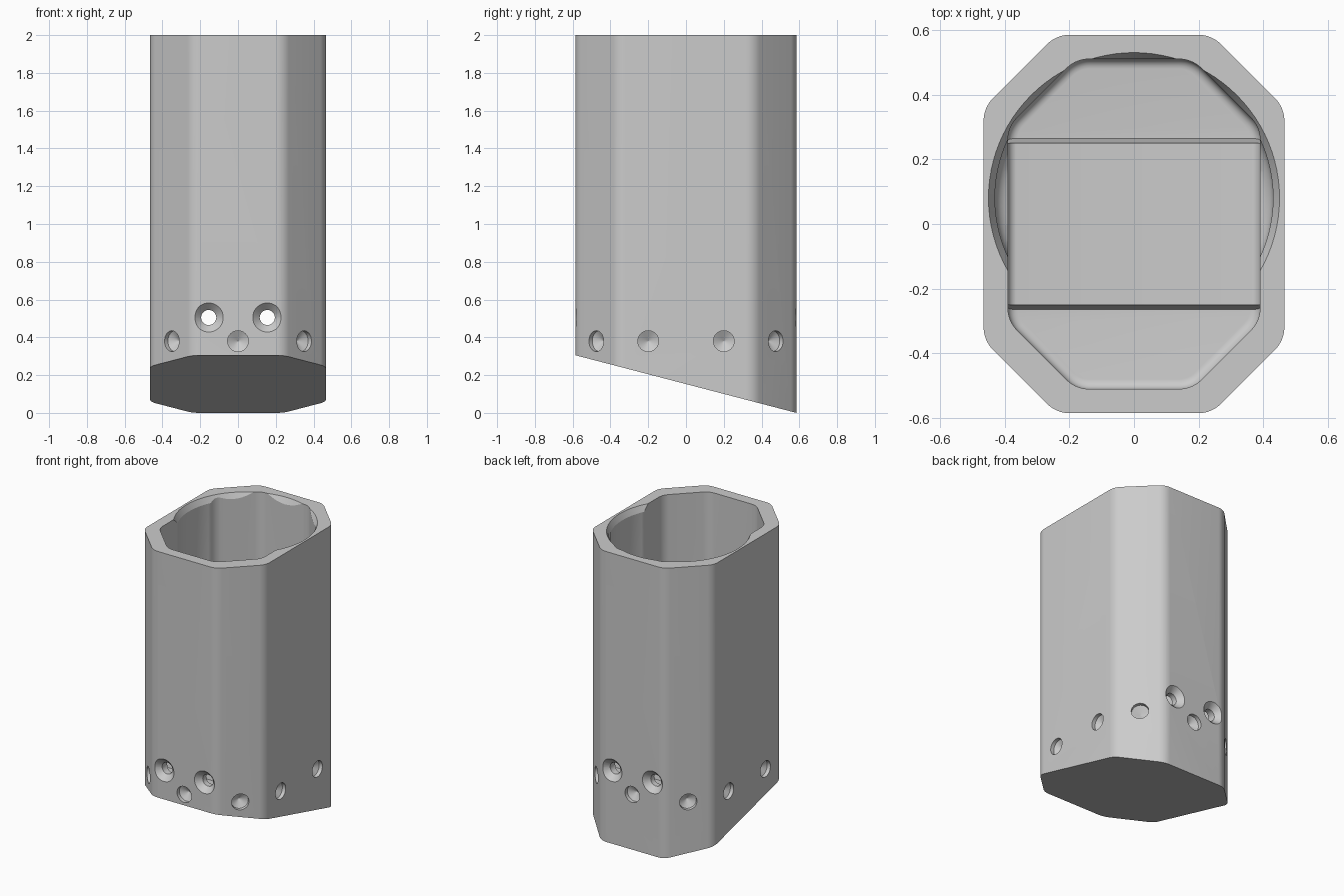
import bpy, bmesh, math
from mathutils import Vector

if "Cube" in bpy.data.objects:
    bpy.data.objects.remove(bpy.data.objects["Cube"])

HX, HY, DIAG = 0.465, 0.585, 0.825      # outer octagon: half sizes and x+y of the diagonals
IX, IY, IDIAG = 0.39, 0.51, 0.69        # cavity octagon


def octagon(hx, hy, diag, r=0.1, steps=8):
    """Octagon outline with rounded corners, counter-clockwise."""
    quarter = []
    t = math.tan(math.pi / 8)
    for cx, cy, a0 in ((hx - r, diag - hx - r * t, 0), (diag - hy - r * t, hy - r, math.pi / 4)):
        for i in range(steps + 1):
            a = a0 + math.pi / 4 * i / steps
            quarter.append((cx + r * math.cos(a), cy + r * math.sin(a)))
    back = quarter[::-1]
    return (quarter + [(-x, y) for x, y in back]
            + [(-x, -y) for x, y in quarter] + [(x, -y) for x, y in back])


def skin(bm, rings):
    """Closed solid through a stack of point rings."""
    rows = [[bm.verts.new(p) for p in ring] for ring in rings]
    n = len(rows[0])
    for a, b in zip(rows, rows[1:]):
        for i in range(n):
            bm.faces.new((a[i], a[(i + 1) % n], b[(i + 1) % n], b[i]))
    bm.faces.new(rows[0][::-1])
    bm.faces.new(rows[-1])


def lathe(bm, profile, origin, direction, seg=32):
    """Round cutter: profile of (radius, depth) along direction."""
    q = Vector(direction).to_track_quat('Z', 'Y')
    skin(bm, [[Vector(origin) + q @ Vector((r * math.cos(2 * math.pi * i / seg),
                                            r * math.sin(2 * math.pi * i / seg), d))
               for i in range(seg)] for r, d in profile])


def make(name, bm, helper=False):
    bmesh.ops.recalc_face_normals(bm, faces=bm.faces)
    me = bpy.data.meshes.new(name)
    bm.to_mesh(me)
    bm.free()
    ob = bpy.data.objects.new(name, me)
    bpy.context.collection.objects.link(ob)
    ob.hide_render = helper
    return ob


def cut(target, cutter):
    m = target.modifiers.new("cut", 'BOOLEAN')
    m.operation, m.solver, m.object = 'DIFFERENCE', 'EXACT', cutter
    bpy.context.view_layer.objects.active = target
    bpy.ops.object.modifier_apply(modifier=m.name)
    bpy.data.objects.remove(cutter)


def cavity(name, floor, top, f=0.03):
    """Octagonal cutter with a filleted floor edge."""
    rings = []
    for i in range(6):
        a = math.pi / 2 * i / 5
        d, z = f * (1 - math.sin(a)), floor + f * (1 - math.cos(a))
        rings.append([(x, y, z) for x, y in octagon(IX - d, IY - d, IDIAG - d * math.sqrt(2), 0.1 - d)])
    rings.append([(x, y, top) for x, y in octagon(IX, IY, IDIAG)])
    bm = bmesh.new()
    skin(bm, rings)
    return make(name, bm, True)


# Outer body with slanted underside
bm = bmesh.new()
outline = octagon(HX, HY, DIAG)
skin(bm, [[(x, y, 0.305 * (HY - y) / (2 * HY)) for x, y in outline],
          [(x, y, 2) for x, y in outline]])
body = make("housing", bm)

# Deeper floor pockets at front and back, leaving a raised middle step
pockets = cavity("pocket_cutter", 0.35, 0.46)
bm = bmesh.new()
step = [(-0.275, 0.3), (0.275, 0.3), (0.25, 0.421), (0.25, 0.6), (-0.25, 0.6), (-0.25, 0.421)]
skin(bm, [[(x, y, z) for y, z in step] for x in (-0.6, 0.6)])
cut(pockets, make("step_block", bm, True))
cut(body, cavity("cavity_cutter", 0.42, 2.2))
cut(body, pockets)

# Off-centre round bore with a chamfered mouth and rounded shoulder
bm = bmesh.new()
profile = [(0.47, -0.02), (0.45, 0), (0.43, 0.04)]
profile += [(0.37 + 0.06 * math.cos(a), 0.94 + 0.06 * math.sin(a))
            for a in (math.pi / 2 * i / 6 for i in range(7))]
lathe(bm, profile, (0, 0.08, 2), (0, 0, -1), 96)
cut(body, make("bore_cutter", bm, True))

# Screw holes with countersinks and blind dimples around the base
bm = bmesh.new()
screw = [(0.077, -0.02), (0.077, 0), (0.04, 0.037), (0.04, 0.12)]
dimple = [(0.055, -0.02), (0.055, 0.025), (0.001, 0.055)]
for s in (-1, 1):
    lathe(bm, dimple, (0, s * HY, 0.38), (0, -s, 0))
    for t in (-1, 1):
        lathe(bm, screw, (t * 0.155, s * HY, 0.505), (0, -s, 0))
        lathe(bm, dimple, (t * HX, s * 0.2, 0.38), (-t, 0, 0))
        lathe(bm, dimple, (t * 0.35, s * 0.475, 0.38), (-t, -s, 0))
cut(body, make("hole_cutter", bm, True))

# Smooth shading on rounded corners
bpy.ops.object.select_all(action='DESELECT')
body.select_set(True)
bpy.context.view_layer.objects.active = body
bpy.ops.object.shade_smooth_by_angle(angle=math.radians(25))
